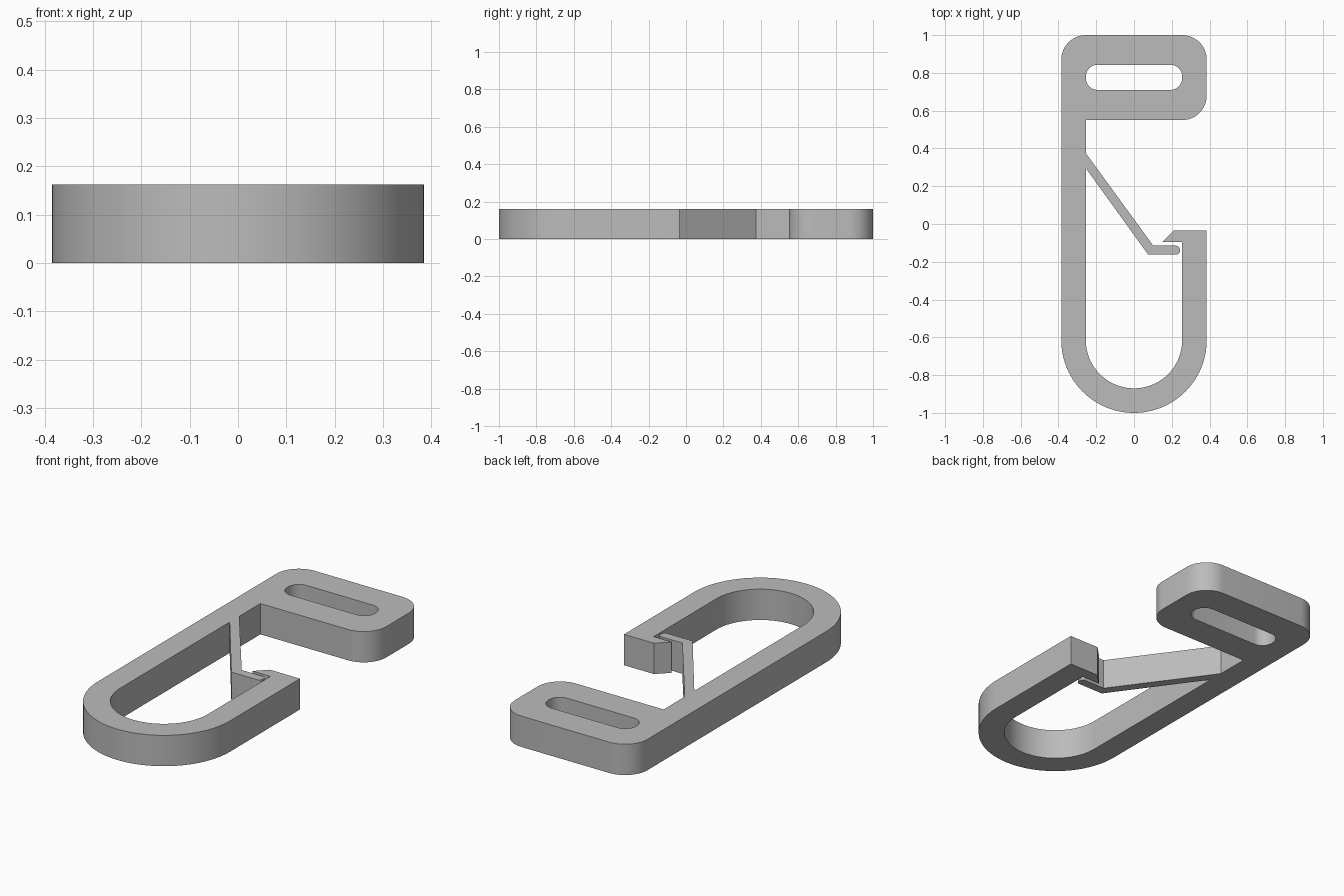
import bpy, bmesh
from math import cos, sin, radians
from mathutils import Vector

cube = bpy.data.objects.get("Cube")
if cube:
    bpy.data.objects.remove(cube, do_unlink=True)

HEIGHT = 0.162
OUTER, INNER = 0.385, 0.255      # half widths of the strap
BEND_Y = -0.615                  # centre of the hook bend
PLATE_LOW, PLATE_HIGH, CORNER = 0.55, 1.0, 0.13


def arc(cx, cy, r, start, end, steps):
    """Points along an arc, angles in degrees."""
    angles = [radians(start + (end - start) * i / steps) for i in range(steps + 1)]
    return [(cx + r * cos(a), cy + r * sin(a)) for a in angles]


def rounded_slot(half_x, low, high, r):
    x, lo, hi = half_x - r, low + r, high - r
    return (arc(x, lo, r, -90, 0, 8) + arc(x, hi, r, 0, 90, 8)
            + arc(-x, hi, r, 90, 180, 8) + arc(-x, lo, r, 180, 270, 8))


def extrude_profile(name, loops, height, material):
    bm = bmesh.new()
    edges = []
    for loop in loops:
        verts = [bm.verts.new((x, y, 0)) for x, y in loop]
        edges += [bm.edges.new((v, verts[i - 1])) for i, v in enumerate(verts)]
    bmesh.ops.triangle_fill(bm, edges=edges, use_beauty=True)
    result = bmesh.ops.extrude_face_region(bm, geom=bm.faces[:], use_keep_orig=True)
    top = [g for g in result["geom"] if isinstance(g, bmesh.types.BMVert)]
    bmesh.ops.translate(bm, verts=top, vec=Vector((0, 0, height)))
    bmesh.ops.recalc_face_normals(bm, faces=bm.faces[:])
    mesh = bpy.data.meshes.new(name)
    bm.to_mesh(mesh)
    bm.free()
    mesh.materials.append(material)
    obj = bpy.data.objects.new(name, mesh)
    bpy.context.collection.objects.link(obj)
    bpy.ops.object.select_all(action="DESELECT")
    obj.select_set(True)
    bpy.context.view_layer.objects.active = obj
    bpy.ops.object.shade_smooth_by_angle(angle=radians(30))
    return obj


grey = bpy.data.materials.new("Plain grey")
grey.use_nodes = True
colour = (0.5, 0.5, 0.5, 1)
grey.diffuse_color = colour
grey.node_tree.nodes["Principled BSDF"].inputs["Base Color"].default_value = colour

# Strap plate with three rounded corners
x = OUTER - CORNER
plate = ([(-INNER, PLATE_LOW)]
         + arc(x, PLATE_LOW + CORNER, CORNER, -90, 0, 12)
         + arc(x, PLATE_HIGH - CORNER, CORNER, 0, 90, 12)
         + arc(-x, PLATE_HIGH - CORNER, CORNER, 90, 180, 12))

# Hook bend, outside and inside, with the barbed catch at its end
bend_out = arc(0, BEND_Y, OUTER, 180, 360, 48)
catch = [(OUTER, -0.035), (0.21, -0.035), (0.15, -0.095), (INNER, -0.095)]
bend_in = arc(0, BEND_Y, INNER, 360, 180, 48)

# Springy gate with a round-ended lip
lip_r = 0.02
gate = ([(-INNER, 0.295), (0.075, -0.162)]
        + arc(0.243 - lip_r, -0.162 + lip_r, lip_r, -90, 0, 5)
        + arc(0.243 - lip_r, -0.115 - lip_r, lip_r, 0, 90, 5)
        + [(0.102, -0.115), (-INNER, 0.375)])

slot = rounded_slot(INNER, 0.71, 0.843, 0.062)
extrude_profile("snap_hook", [plate + bend_out + catch + bend_in + gate, slot],
                HEIGHT, grey)
